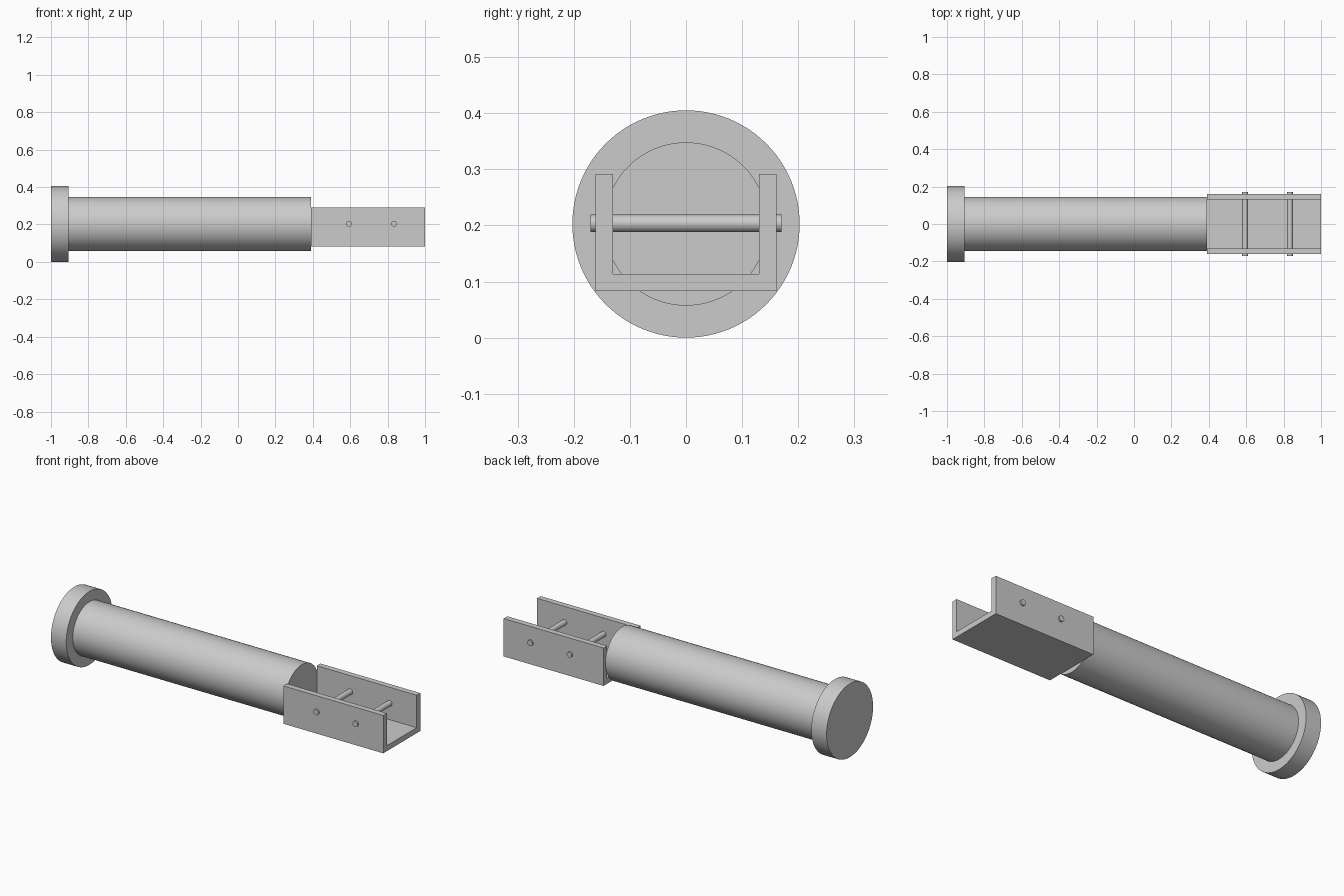
import bpy, bmesh, math

cube = bpy.data.objects.get("Cube")
if cube:
    bpy.data.objects.remove(cube, do_unlink=True)

AXIS_Z = 0.2025      # height of the shaft's centre line
SOCKET_X = 0.39      # where the shaft ends and the channel begins

grey = bpy.data.materials.new("plain_grey")
grey.use_nodes = True
colour = (0.6, 0.6, 0.6, 1)
grey.diffuse_color = colour
grey.node_tree.nodes["Principled BSDF"].inputs["Base Color"].default_value = colour


def rod(name, radius, start, end, axis, sides=64):
    """Smooth cylinder between two points along the x or y axis."""
    mid = [(a + b) / 2 for a, b in zip(start, end)]
    turn = (0, math.pi / 2, 0) if axis == "x" else (math.pi / 2, 0, 0)
    bpy.ops.mesh.primitive_cylinder_add(vertices=sides, radius=radius,
                                        depth=math.dist(start, end),
                                        location=mid, rotation=turn)
    obj = bpy.context.object
    obj.name = name
    obj.data.materials.append(grey)
    bpy.ops.object.shade_smooth_by_angle(angle=math.radians(30))
    return obj


# Round end cap and main shaft
rod("end_cap", AXIS_Z, (-1, 0, AXIS_Z), (-0.907, 0, AXIS_Z), "x", 96)
rod("main_shaft", 0.1455, (-0.907, 0, AXIS_Z), (SOCKET_X, 0, AXIS_Z), "x", 96)

# Open-topped channel: U profile extruded along x
half = [(0.1615, 0.083), (0.1615, 0.292), (0.13, 0.292), (0.13, 0.113)]
profile = half + [(-y, z) for y, z in reversed(half)]
bm = bmesh.new()
face = bm.faces.new([bm.verts.new((SOCKET_X, y, z)) for y, z in profile])
new = bmesh.ops.extrude_face_region(bm, geom=[face])["geom"]
bmesh.ops.translate(bm, vec=(1 - SOCKET_X, 0, 0),
                    verts=[v for v in new if isinstance(v, bmesh.types.BMVert)])
bmesh.ops.recalc_face_normals(bm, faces=bm.faces)
mesh = bpy.data.meshes.new("channel")
bm.to_mesh(mesh)
bm.free()
mesh.materials.append(grey)
bpy.context.collection.objects.link(bpy.data.objects.new("channel", mesh))

# Cross pins through both channel walls
for name, x in (("inner_pin", 0.594), ("outer_pin", 0.834)):
    rod(name, 0.0155, (x, -0.17, AXIS_Z + 0.001), (x, 0.17, AXIS_Z + 0.001), "y", 32)
